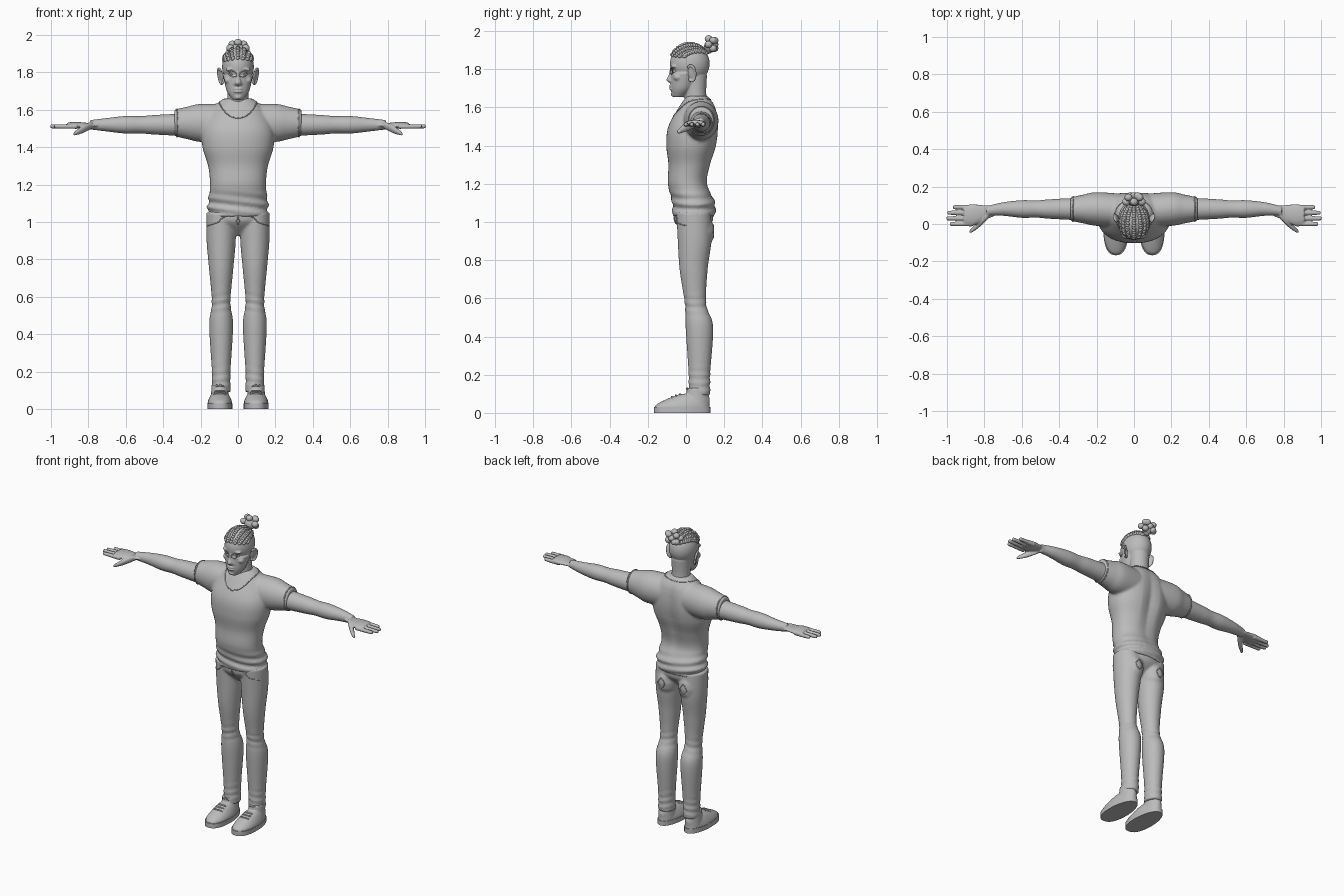
import bpy, bmesh
from math import sin, cos, tau, radians, copysign
from mathutils import Vector, Matrix
from mathutils.bvhtree import BVHTree

cube = bpy.data.objects.get("Cube")
if cube:
    bpy.data.objects.remove(cube)

grey = (0.5, 0.5, 0.5, 1)
clay = bpy.data.materials.new("grey_clay")
clay.use_nodes = True
clay.diffuse_color = grey
clay.node_tree.nodes["Principled BSDF"].inputs["Base Color"].default_value = grey
sides = (1, -1)


def spline(points, steps):
    """Smooth curve through tuples of any length."""
    last = len(points) - 1
    result = []
    for i in range(last):
        before, after = points[max(i - 1, 0)], points[min(i + 2, last)]
        for k in range(steps):
            t = k / steps
            result.append(tuple(
                b + t / 2 * (c - a + t * (2 * a - 5 * b + 4 * c - d + t * (3 * (b - c) + d - a)))
                for a, b, c, d in zip(before, points[i], points[i + 1], after)))
    return result + [points[last]]


def loft(bm, rows, axis="Z", across=0, ratio=1, side=1, power=2, steps=12, segments=40, shape=None):
    """Skin over ovals. Each row is position along the axis, depth centre, radius."""
    rings = []
    for along, depth, radius in spline(rows, steps):
        ring = []
        for k in range(segments):
            c, s = cos(tau * k / segments), sin(tau * k / segments)
            u = radius * copysign(abs(c) ** (2 / power), c)
            v = radius * ratio * copysign(abs(s) ** (2 / power), s)
            if axis == "Z":
                point = Vector((across + u, depth + v, along))
            else:
                point = Vector((along, depth + u, across + v))
            if shape:
                shape(point)
            point.x *= side
            ring.append(bm.verts.new(point))
        rings.append(ring)
    for lower, upper in zip(rings, rings[1:]):
        for k in range(segments):
            bm.faces.new((lower[k - 1], lower[k], upper[k], upper[k - 1]))
    bm.faces.new(rings[0])
    bm.faces.new(rings[-1])


def ball(bm, centre, size, turn=Matrix.Identity(4), segments=16):
    matrix = Matrix.Translation(centre) @ turn @ Matrix.Diagonal((*size, 1))
    bmesh.ops.create_uvsphere(bm, u_segments=segments, v_segments=segments // 2, radius=1, matrix=matrix)


def finish(name, bm, voxel=0):
    """Make the object; a voxel size fuses its pieces into one soft skin."""
    bmesh.ops.recalc_face_normals(bm, faces=bm.faces)
    for face in bm.faces:
        face.smooth = True
    mesh = bpy.data.meshes.new(name)
    bm.to_mesh(mesh)
    bm.free()
    mesh.set_sharp_from_angle(angle=radians(50))
    mesh.materials.append(clay)
    ob = bpy.data.objects.new(name, mesh)
    bpy.context.collection.objects.link(ob)
    if voxel:
        fuse = ob.modifiers.new("fuse", "REMESH")
        fuse.mode = "VOXEL"
        fuse.voxel_size = voxel
        fuse.use_smooth_shade = True
        soften = ob.modifiers.new("soften", "SMOOTH")
        soften.iterations = 3
    bpy.context.view_layer.update()
    return BVHTree.FromObject(ob, bpy.context.evaluated_depsgraph_get())


def seam(name, surface, points, radius=0.003):
    """Thin raised line laid on a surface, on both sides of the body."""
    curve = bpy.data.curves.new(name, "CURVE")
    curve.dimensions = "3D"
    curve.bevel_depth = radius
    curve.bevel_resolution = 1
    for side in sides:
        line = curve.splines.new("POLY")
        path = spline(points, 6)
        line.points.add(len(path) - 1)
        for target, (x, y, z) in zip(line.points, path):
            spot = surface.find_nearest(Vector((x * side, y, z)))[0]
            target.co = (*spot, 1)
    curve.materials.append(clay)
    bpy.context.collection.objects.link(bpy.data.objects.new(name, curve))


def circle(count):
    return [(cos(tau * k / count), sin(tau * k / count)) for k in range(count + 1)]


def nearness(value, middle, reach):
    return max(0, 1 - abs(value - middle) / reach)


def swell(point, centre_x, centre_y, amount):
    point.x += (point.x - centre_x) * amount
    point.y += (point.y - centre_y) * amount


# Shirt: torso with a spine groove and waist folds, plus sleeves
def shirt_shape(p):
    if p.y > 0.05:
        p.y -= 0.02 * nearness(p.x, 0, 0.06) * nearness(p.z, 1.4, 0.3)
    swell(p, 0, 0.04, 0.06 * nearness(p.z, 1.08, 0.1) * sin(120 * p.z + 15 * p.x))


bm = bmesh.new()
loft(bm, [(1.03, .04, .16), (1.1, .04, .16), (1.2, .01, .15), (1.3, .02, .16), (1.4, .03, .19),
          (1.5, .04, .19), (1.6, .06, .14), (1.66, .06, .08)], ratio=.7, power=2.2, shape=shirt_shape)
for side in sides:
    loft(bm, [(.05, .07, .09), (.2, .08, .09), (.27, .08, .077), (.34, .08, .063)],
         "X", across=1.53, ratio=1.13, side=side)
shirt = finish("shirt", bm, .008)
seam("shirt_neckline", shirt, [(.11 * s, .04 - .1 * c, 1.65 - .1 * max(0, c) ** 2) for c, s in circle(16)])
seam("sleeve_hem", shirt, [(.333, .08 + .1 * c, 1.53 + .1 * s) for c, s in circle(16)], .004)

# Arms, palms, fingers and thumbs
bm = bmesh.new()
for side in sides:
    loft(bm, [(.3, .08, .06), (.45, .08, .052), (.52, .08, .046), (.6, .08, .047), (.7, .08, .036),
              (.79, .07, .025)], "X", across=1.52, side=side)
    loft(bm, [(.75, .07, .03), (.8, .06, .04), (.86, .05, .056), (.91, .05, .05)],
         "X", across=1.517, ratio=.32, side=side)
    for finger in range(4):
        y = .03 * finger
        tip = 1.003 - .012 * (finger - 1.3) ** 2
        loft(bm, [(.86, y, .013), (tip - .01, y, .011), (tip, y, .006)], "X", across=1.511, side=side)
    loft(bm, [(.78, .05, .02), (.83, 0, .02), (.87, -.035, .012), (.88, -.04, .006)],
         "X", across=1.495, side=side, shape=lambda p: setattr(p, "z", p.z + (.83 - p.x) / 2))
finish("arms_and_hands", bm, .005)


# Trousers: hips, seat and two legs with folds at knee and ankle
def leg_folds(p):
    depth = nearness(p.z, .16, .1) + nearness(p.z, .57, .07)
    swell(p, .09, .06, .06 * depth * sin(150 * p.z + 25 * p.x))


bm = bmesh.new()
loft(bm, [(.93, .04, .05), (1, .04, .15), (1.06, .04, .155)], ratio=.65)
for side in sides:
    loft(bm, [(1.05, .04, .08), (.9, .045, .078), (.75, .04, .065), (.57, .05, .05), (.45, .07, .064),
              (.2, .07, .05), (.09, .07, .051)], across=.09, ratio=1.13, side=side, shape=leg_folds)
    ball(bm, (.08 * side, .07, .95), (.07, .08, .1))
trousers = finish("trousers", bm, .008)
seam("trouser_fly", trousers, [(0, -.1, 1.03), (.01, -.1, .98), (0, -.1, .95)])
seam("front_pocket_edge", trousers, [(.08, -.1, 1.03), (.11, -.08, 1), (.17, 0, .98)])
seam("back_pocket_edge", trousers, [(.08 + .04 * c, .2, .95 + .04 * s) for c, s in circle(12)])


# Shoes: flat soles, uppers and laces
def heel_taper(p):
    p.x += (.097 - p.x) * max(0, p.y) * 1.5


soles, uppers = bmesh.new(), bmesh.new()
for side in sides:
    shoe = dict(across=.097, side=side, shape=heel_taper)
    loft(soles, [(0, -.02, .067), (.03, -.02, .067)], ratio=2.2, power=2.5, steps=1, **shoe)
    loft(uppers, [(.02, -.02, .066), (.045, -.015, .063), (.08, .02, .047), (.1, .04, .03)],
         ratio=2.2, power=2.3, **shoe)
    loft(uppers, [(.02, .06, .056), (.13, .06, .048)], ratio=1.15, **shoe)
finish("shoe_soles", soles)
shoe_uppers = finish("shoe_uppers", uppers, .005)
for k in range(4):
    y, z = .02 * k - .08, .085 + .014 * k
    seam("shoe_lace", shoe_uppers, [(.06, y + .01, z), (.097, y, z + .01), (.134, y + .01, z)], .005)

# Head: skull, jaw, neck, nose, lips, chin, brows and cheeks
bm = bmesh.new()
ball(bm, (0, .02, 1.83), (.085, .104, .104), segments=40)
loft(bm, [(1.655, -.04, .03), (1.7, -.02, .06), (1.78, 0, .08)])
loft(bm, [(1.54, .06, .06), (1.6, .06, .07), (1.66, .05, .057), (1.77, .05, .06)])
loft(bm, [(1.73, -.07, .016), (1.745, -.077, .02), (1.77, -.074, .013), (1.81, -.07, .01)], ratio=1.3)
for z in (1.712, 1.697):
    ball(bm, (0, -.075, z), (.026, .014, .007))
ball(bm, (0, -.06, 1.668), (.024, .02, .014))
for side in sides:
    ball(bm, (.037 * side, -.062, 1.815), (.03, .017, .01))
    ball(bm, (.05 * side, -.042, 1.758), (.024, .024, .02))
    ball(bm, (.015 * side, -.077, 1.738), (.01, .01, .01))
head = finish("head", bm, .0045)
for name, rise in (("upper_eyelid", .01), ("lower_eyelid", -.01)):
    seam(name, head, [(.02, -.1, 1.79), (.036, -.1, 1.79 + rise), (.054, -.09, 1.79)])
bm = bmesh.new()
for side in sides:
    ball(bm, (.036 * side, -.058, 1.79), (.015, .011, .01))
finish("eyes", bm)

# Ears: thin bowls with raised rims
bm = bmesh.new()
for side in sides:
    tilt = Matrix.Rotation(-.45 * side, 4, "Z") @ Matrix.Rotation(.2 * side, 4, "Y")
    centre = Vector((.09 * side, .03, 1.78))
    ball(bm, centre, (.007, .024, .042), tilt)
    for c, s in circle(20):
        if c > -.7:
            ball(bm, centre + tilt @ Vector((.005 * side, .024 * c, .042 * s)), [.007] * 3)
finish("ears", bm, .004)

# Braided rows swept back over the scalp
bm = bmesh.new()
beads = 16
for row in range(-4, 5):
    turn_out = row * .36
    w = sin(turn_out)
    start = Vector((.085 * w, -.08 * cos(turn_out), 1.88 - .01 * abs(w)))
    over = Vector((.13 * w, .01, 1.99 - .07 * abs(w)))
    end = Vector((.035 * w, .125, 1.9))
    for k in range(beads + 1):
        t = k / beads
        first, second = start.lerp(over, t), over.lerp(end, t)
        spot, normal, *rest = head.find_nearest(first.lerp(second, t))
        across = normal.cross(second - first).normalized()
        lie = Matrix((across, normal.cross(across), normal)).transposed().to_4x4()
        twist = Matrix.Rotation(.6 * (-1) ** k, 4, "Z")
        ball(bm, spot, (.0125, .009, .011), lie @ twist, 10)
finish("braided_rows", bm)

# Bun of coiled knots
bm = bmesh.new()
ball(bm, (0, .125, 1.92), (.035, .03, .035))
knot = (.021, .02, .019)
for k, (c, s) in enumerate(circle(8)[1:]):
    ball(bm, (.042 * c, .13 + .012 * (-1) ** k, 1.93 + .03 * s), knot)
for x in (-.02, 0, .02):
    ball(bm, (x, .15, 1.93 + x), knot)
finish("hair_bun", bm)
